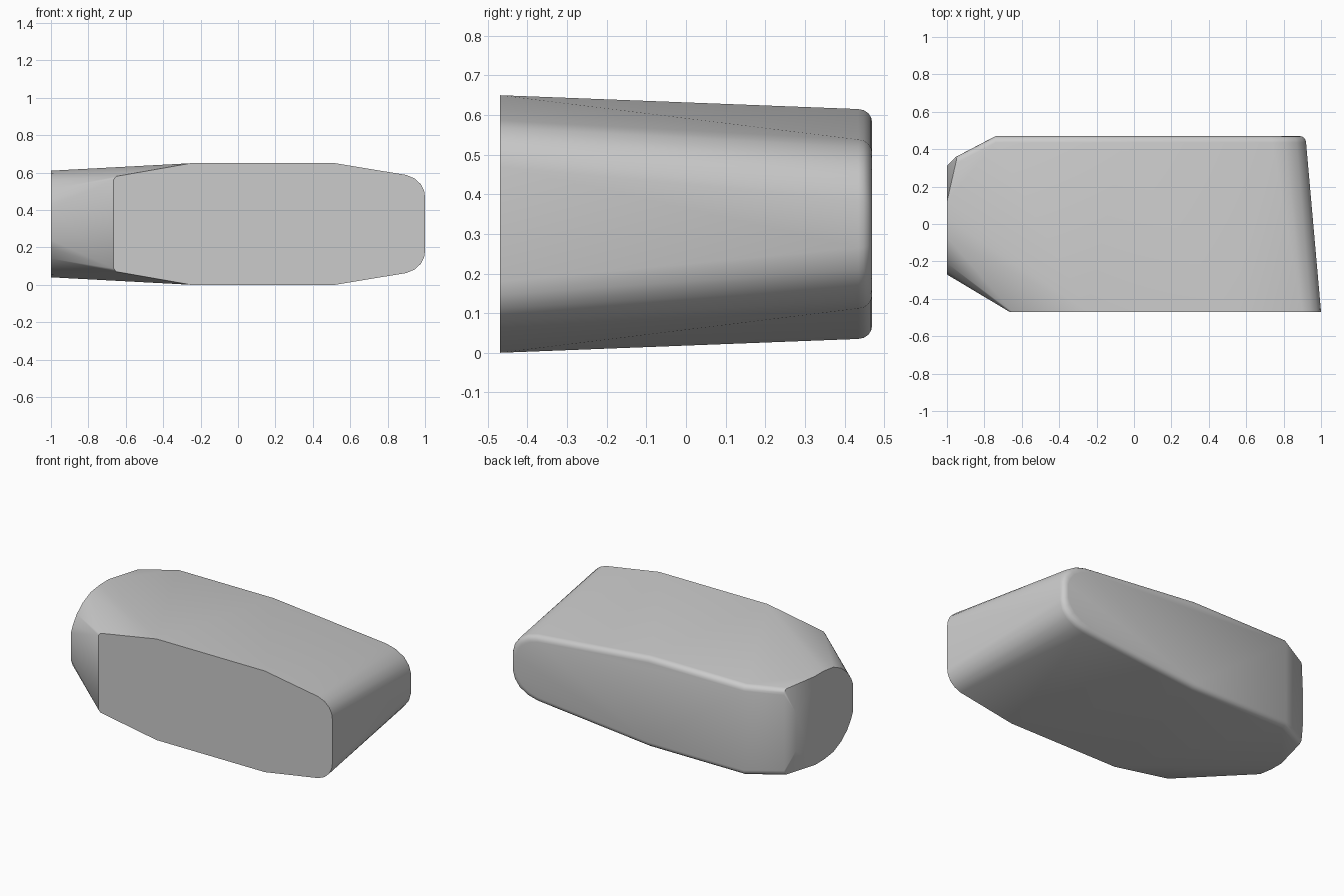
import bpy, bmesh, math

cube = bpy.data.objects.get("Cube")
if cube:
    bpy.data.objects.remove(cube, do_unlink=True)

MID = 0.325  # height of the horizontal symmetry plane
points = []


def mirrored(x, y, half_height):
    """Add a point above and below the symmetry plane."""
    points.extend([(x, y, MID + half_height), (x, y, MID - half_height)])


# Flat front outline: x, half height
for x, h in [(-0.665, 0.238), (-0.65, 0.255), (-0.25, 0.325), (0.52, 0.325),
             (0.9, 0.262), (0.945, 0.243), (0.978, 0.212), (0.995, 0.178), (1, 0.145)]:
    mirrored(x, -0.47, h)

# Back outline, repeated with growing inset to round over its rim
RIM = 0.035
back = [(-0.74, 0.29), (-0.06, 0.29), (0.74, 0.213), (0.81, 0.195),
        (0.87, 0.16), (0.905, 0.115), (0.92, 0.06)]
for step in range(5):
    angle = step * math.pi / 8
    inset = RIM * (1 - math.cos(angle))
    y = 0.47 - RIM + RIM * math.sin(angle)
    for x, h in back:
        side = inset * max(0, min(1, (x - 0.6) / 0.3))
        mirrored(x - side, y, h - inset * (1 if h > 0.1 else 0.5))
    # Angled corner between the back and the narrow end
    mirrored(-0.95, 0.36 - RIM + RIM * math.sin(angle), 0.278 - inset)

# Rounded narrow end: y, half height
for y, h in [(0.31, 0.12), (0.12, 0.285), (0.03, 0.285), (-0.07, 0.272),
             (-0.15, 0.235), (-0.21, 0.185), (-0.25, 0.13), (-0.27, 0.085)]:
    mirrored(-1, y, h)

# Wrap the outlines in one convex skin
bm = bmesh.new()
for p in points:
    bm.verts.new(p)
result = bmesh.ops.convex_hull(bm, input=bm.verts[:])
loose = [v for v in bm.verts if not v.link_faces]
bmesh.ops.delete(bm, geom=loose, context='VERTS')
bmesh.ops.dissolve_limit(bm, angle_limit=math.radians(0.5),
                         verts=bm.verts[:], edges=bm.edges[:])
bmesh.ops.recalc_face_normals(bm, faces=bm.faces[:])
mesh = bpy.data.meshes.new("tapered_block")
bm.to_mesh(mesh)
bm.free()

block = bpy.data.objects.new("tapered_block", mesh)
bpy.context.collection.objects.link(block)

# Plain grey surface
grey = bpy.data.materials.new("plain_grey")
grey.use_nodes = True
grey.diffuse_color = (0.6, 0.6, 0.6, 1)
for node in grey.node_tree.nodes:
    if node.type == 'BSDF_PRINCIPLED':
        node.inputs["Base Color"].default_value = (0.6, 0.6, 0.6, 1)
mesh.materials.append(grey)

bpy.ops.object.select_all(action='DESELECT')
block.select_set(True)
bpy.context.view_layer.objects.active = block
bpy.ops.object.shade_smooth_by_angle(angle=math.radians(30))
